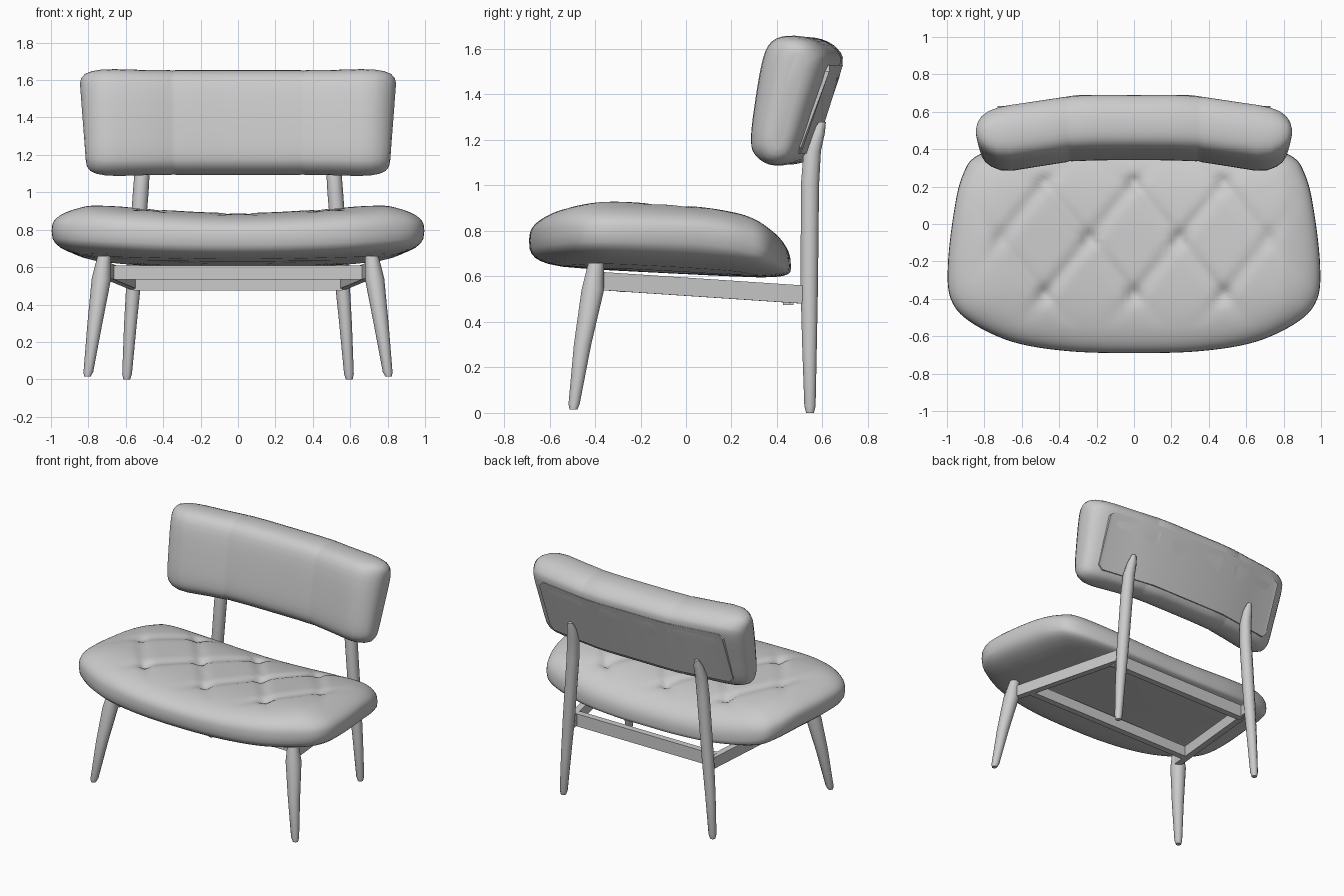
import bpy, bmesh, math
from mathutils import Vector

if "Cube" in bpy.data.objects:
    bpy.data.objects.remove(bpy.data.objects["Cube"])


def loft(name, rings, angle=40):
    """Skin a list of equal-length closed rings and cap both ends."""
    bm = bmesh.new()
    rows = [[bm.verts.new(p) for p in r] for r in rings]
    n = len(rows[0])
    for a, b in zip(rows, rows[1:]):
        for i in range(n):
            bm.faces.new((a[i], a[(i + 1) % n], b[(i + 1) % n], b[i]))
    bm.faces.new(rows[0])
    bm.faces.new(rows[-1])
    bmesh.ops.recalc_face_normals(bm, faces=bm.faces)
    me = bpy.data.meshes.new(name)
    bm.to_mesh(me)
    bm.free()
    ob = bpy.data.objects.new(name, me)
    bpy.context.collection.objects.link(ob)
    bpy.ops.object.select_all(action='DESELECT')
    ob.select_set(True)
    bpy.context.view_layer.objects.active = ob
    bpy.ops.object.shade_smooth_by_angle(angle=math.radians(angle))
    return ob


def smooth_loop(pts, steps):
    """Closed Catmull-Rom curve through 2D points."""
    pts = [Vector(p) for p in pts]
    n, out = len(pts), []
    for i in range(n):
        a, b, c, d = (pts[(i + k) % n] for k in (-1, 0, 1, 2))
        for s in range(steps):
            t = s / steps
            out.append(0.5 * (2 * b + (c - a) * t + (2 * a - 5 * b + 4 * c - d) * t * t
                              + (3 * b - a - 3 * c + d) * t ** 3))
    return out


def clamp(v):
    return max(0.0, min(1.0, v))


# Seat cushion: outline scaled inward, top tufted in diamonds, shallow dished underside
half = [(0, -.69), (.35, -.68), (.65, -.63), (.88, -.52), (.98, -.4), (.995, -.22), (.965, .05),
        (.92, .25), (.83, .37), (.55, .44), (.25, .46), (0, .46)]
outline = smooth_loop(half + [(-x, y) for x, y in half[-2:0:-1]], 6)
MID = Vector((0, -.1))


def tuft(x, y):
    u, v = x / .48, (y + .08) / .30
    a, b = u + v / 2 - .5, u - v / 2 - .5
    da, db = a - round(a), b - round(b)
    mask = clamp((.9 - abs(x)) / .25) * clamp((.36 - y) / .12) * clamp((y + .56) / .18)
    crease = max(math.exp(-(da / .1) ** 2), math.exp(-(db / .1) ** 2))
    button = math.exp(-(da * da + db * db) / .012)
    return mask * (.013 * crease + .03 * button)


def seat_ring(s, top):
    ring = []
    for p in outline:
        x, y = MID + (p - MID) * s
        rim = .755 + .04 * p.x ** 2 - .12 * clamp(p.y / .46) ** 2
        if top:
            z = .885 + .08 * min(1, (x / .8) ** 2) - .06 * (y + .2)
            z = rim + (z - rim) * (1 - s ** 2.9) ** (1 / 2.7) - tuft(x, y) * (1 - s ** 6)
        else:
            z = .61 + .04 * x * x - .05 * y
            z = rim + (z - rim) * (1 - s ** 7) ** (1 / 3)
        ring.append((x, y, z))
    return ring


N = 50
loft("seat_cushion",
     [seat_ring(1 - (1 - k / N) ** 1.5, True) for k in range(1, N + 1)]
     + [seat_ring(s, False) for s in (.995, .98, .955, .92, .86, .75, .5, .2)], 60)


# Backrest cushion: side section swept across, wings bent forward, rounded ends
def bend(x):
    return -.06 * clamp((abs(x) - .3) / .4)


section = smooth_loop([(.34, 1.2), (.355, 1.35), (.39, 1.55), (.43, 1.63), (.5, 1.655), (.6, 1.645),
                       (.67, 1.6), (.688, 1.53), (.625, 1.33), (.56, 1.14), (.5, 1.095),
                       (.42, 1.095), (.36, 1.135)], 3)


def back_ring(x, sy, sz):
    ring = []
    for y, z in section:
        lean = 1 - .03 * abs(x) / .84 * (1.6 - z) / .45
        zz = 1.375 + (z - 1.375) * sz
        axis = .51 + (zz - 1.375) * .28
        ring.append((x * lean, axis + (y - .51 - (z - 1.375) * .28) * sy + bend(x), zz))
    return ring


stations = [(.0, .99, .99), (.2, 1, .99), (.335, 1, .99), (.35, .98, .98), (.365, 1, .99), (.5, 1, .995),
            (.66, 1, 1.01), (.73, .94, 1), (.78, .8, .97), (.815, .62, .92), (.835, .42, .84),
            (.842, .2, .74)]
loft("backrest_cushion",
     [back_ring(-x, a, b) for x, a, b in stations[:0:-1]] + [back_ring(*s) for s in stations], 50)

# Flat rear panel set almost flush, following the same bend
loft("backrest_rear_panel",
     [[(x, y + bend(x), z) for y, z in
       ((.566, 1.14 + e), (.690, 1.53 - e), (.65, 1.53 - e), (.54, 1.14 + e))]
      for x, e in ((-.73, .03), (-.70, 0), (-.5, 0), (-.3, 0), (0, 0),
                   (.3, 0), (.5, 0), (.70, 0), (.73, .03))], 30)


# Legs: tapered round posts along a path of (x, y, z, radius)
def leg(name, path, side, sides=10):
    loft(name, [[(side * x + r * math.cos(i * math.tau / sides), y + r * math.sin(i * math.tau / sides), z)
                 for i in range(sides)] for x, y, z, r in path])


# Rails: rectangular bars between two points
def rail(name, a, b, thick, high):
    a, b = Vector(a), Vector(b)
    d = b - a
    w = Vector((-d.y, d.x, 0)).normalized() * thick / 2
    h = Vector((0, 0, high / 2))
    loft(name, [[p + w + h, p - w + h, p - w - h, p + w - h] for p in (a, b)], 30)


for side, tag in ((-1, "left"), (1, "right")):
    leg("front_leg_" + tag, [(.805, -.495, .015, .018), (.80, -.492, .04, .026), (.765, -.455, .3, .04),
                             (.73, -.41, .54, .052), (.715, -.395, .66, .036)], side)
    leg("back_leg_" + tag, [(.595, .545, 0, .018), (.593, .545, .03, .026), (.575, .543, .3, .034),
                            (.555, .542, .55, .04), (.52, .545, 1.0, .042), (.51, .555, 1.15, .04),
                            (.505, .58, 1.23, .032), (.505, .6, 1.28, .016)], side)
    rail("side_rail_" + tag, (side * .70, -.38, .58), (side * .555, .52, .52), .045, .08)

rail("front_cross_rail", (-.675, -.27, .57), (.675, -.27, .57), .045, .075)
rail("back_cross_rail", (-.56, .45, .52), (.56, .45, .52), .045, .09)
